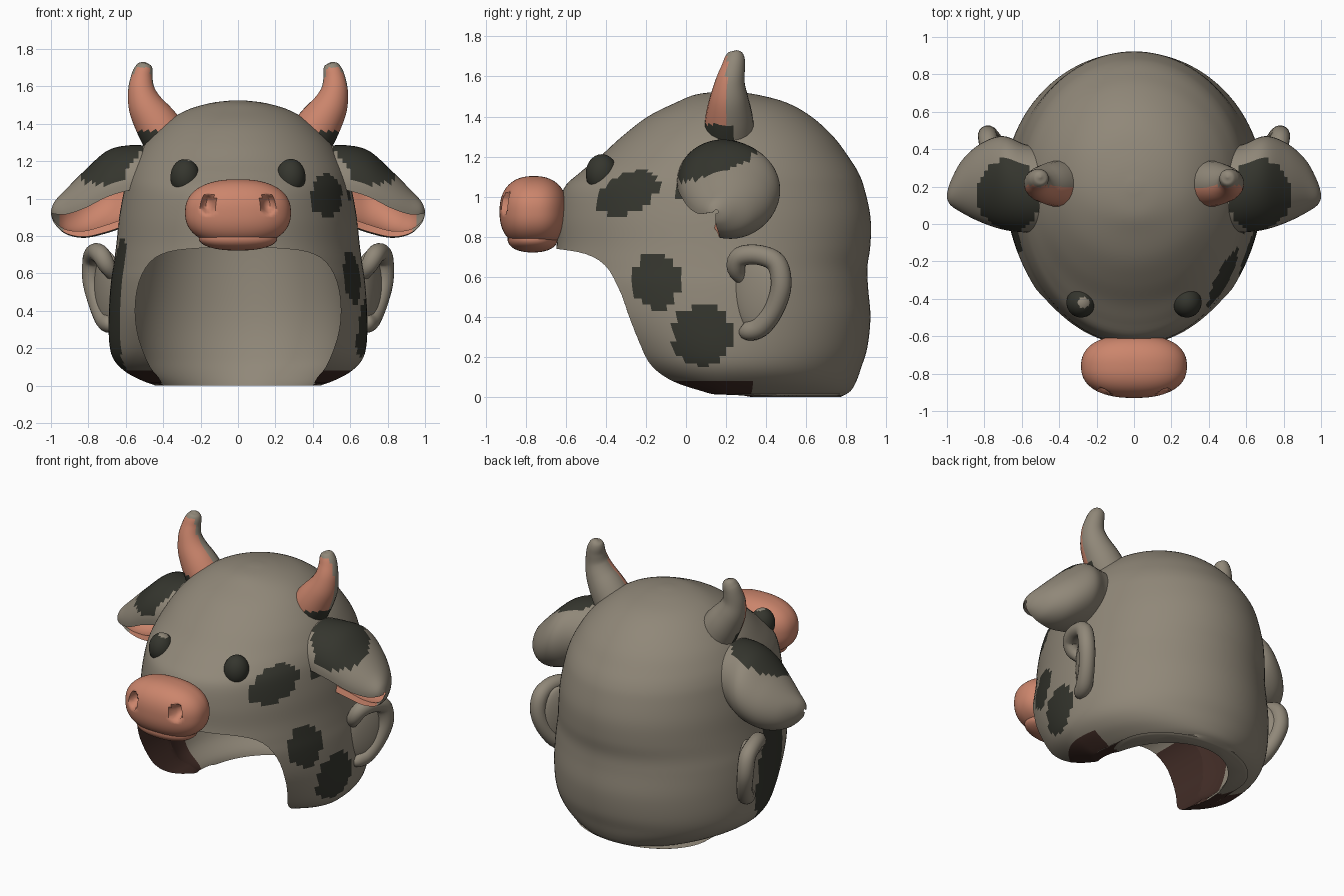
import bpy, bmesh, math
from mathutils import Vector, Matrix

if "Cube" in bpy.data.objects:
    bpy.data.objects.remove(bpy.data.objects["Cube"])


def material(name, rgb):
    m = bpy.data.materials.new(name)
    m.diffuse_color = (*rgb, 1)
    m.use_nodes = True
    m.node_tree.nodes["Principled BSDF"].inputs["Base Color"].default_value = m.diffuse_color
    return m


MATS = [material("warm_grey", (0.28, 0.245, 0.19)), material("pink", (0.60, 0.235, 0.15)),
        material("charcoal", (0.035, 0.036, 0.027)), material("dark_brown", (0.055, 0.026, 0.02))]
GREY, PINK, DARK, BROWN = range(4)


def finish(name, bm, rule=None, angle=50):
    """Turn a bmesh into a smooth shaded object, coloured face by face."""
    bmesh.ops.recalc_face_normals(bm, faces=bm.faces)
    me = bpy.data.meshes.new(name)
    bm.to_mesh(me)
    bm.free()
    ob = bpy.data.objects.new(name, me)
    bpy.context.collection.objects.link(ob)
    smooth(ob, angle)
    if rule:
        paint(ob, rule)
    return ob


def smooth(ob, angle):
    bpy.ops.object.select_all(action='DESELECT')
    ob.select_set(True)
    bpy.context.view_layer.objects.active = ob
    bpy.ops.object.shade_smooth_by_angle(angle=math.radians(angle))


def paint(ob, rule):
    ob.data.materials.clear()
    for m in MATS:
        ob.data.materials.append(m)
    for p in ob.data.polygons:
        p.material_index = rule(p.center, p.normal)


def spline(rows, n):
    """Catmull-Rom interpolation of rows of numbers, n steps per span."""
    out = []
    for i in range(len(rows) - 1):
        quad = [rows[max(i - 1, 0)], rows[i], rows[i + 1], rows[min(i + 2, len(rows) - 1)]]
        for k in range(n):
            t = k / n
            out.append([0.5 * (2 * b + (c - a) * t + (2 * a - 5 * b + 4 * c - d) * t * t
                               + (3 * b - a - 3 * c + d) * t ** 3) for a, b, c, d in zip(*quad)])
    return out + [list(rows[-1])]


def loft(rings):
    bm = bmesh.new()
    vs = [[bm.verts.new(p) for p in r] for r in rings]
    n = len(vs[0])
    for a, b in zip(vs, vs[1:]):
        for j in range(n):
            bm.faces.new((a[j], a[(j + 1) % n], b[(j + 1) % n], b[j]))
    bm.faces.new(vs[0])
    bm.faces.new(vs[-1])
    return bm


def head_rings(rows, steps, n=120):
    """Rows of z, half width, front y, back y: two half ellipses per level."""
    rings = []
    for z, w, yf, yb in spline(rows, steps):
        mid = 0.2 if yf < 0.1 else (yf + yb) / 2
        mid = min(max(mid, yf + 0.02), yb - 0.02)
        ring = []
        for k in range(n):
            a = 2 * math.pi * k / n
            s = math.sin(a)
            ring.append((w * math.cos(a), mid + s * ((yb - mid) if s > 0 else (mid - yf)), z))
        rings.append(ring)
    return rings


def tube(rows, steps=6, n=20):
    """Rows of x, y, z, radius along a curved path."""
    pts = spline(rows, steps)
    rings = []
    for i, p in enumerate(pts):
        t = (Vector(pts[min(i + 1, len(pts) - 1)][:3]) - Vector(pts[max(i - 1, 0)][:3])).normalized()
        u = t.cross(Vector((1, 0.15, 0.1))).normalized()
        v = t.cross(u)
        rings.append([Vector(p[:3]) + max(p[3], 0.003) * (u * math.cos(2 * math.pi * k / n)
                      + v * math.sin(2 * math.pi * k / n)) for k in range(n)])
    return loft(rings)


def ellipsoid(center, size, power=1.0, rz=0.0, seg=40):
    bm = bmesh.new()
    bmesh.ops.create_uvsphere(bm, u_segments=seg, v_segments=seg * 2 // 3, radius=1)
    for v in bm.verts:
        v.co = [math.copysign(abs(c) ** power, c) * s for c, s in zip(v.co, size)]
    bm.transform(Matrix.Translation(center) @ Matrix.Rotation(rz, 4, 'Z'))
    return bm


def spot(c, cy, cz, ry, rz, tilt=0.0):
    dy, dz = c.y - cy, c.z - cz
    u = dy * math.cos(tilt) + dz * math.sin(tilt)
    w = dz * math.cos(tilt) - dy * math.sin(tilt)
    return (u / ry) ** 2 + (w / rz) ** 2 < 1


# Head shell: outer loft, hollowed by a cavity and an arched face opening
head = finish("head_shell", loft(head_rings([
    (0.00, 0.44, 0.15, 0.77), (0.03, 0.52, 0.00, 0.82), (0.08, 0.61, -0.20, 0.85),
    (0.15, 0.67, -0.34, 0.875), (0.25, 0.69, -0.46, 0.905), (0.40, 0.69, -0.60, 0.92),
    (0.55, 0.68, -0.66, 0.908), (0.65, 0.665, -0.66, 0.905), (0.76, 0.65, -0.645, 0.92),
    (0.90, 0.635, -0.64, 0.92), (1.04, 0.61, -0.61, 0.89), (1.12, 0.59, -0.53, 0.86),
    (1.20, 0.555, -0.43, 0.81), (1.30, 0.49, -0.32, 0.735), (1.40, 0.39, -0.19, 0.625),
    (1.47, 0.28, -0.05, 0.50), (1.51, 0.15, 0.05, 0.35), (1.525, 0.03, 0.17, 0.23)], 5)))
cavity = finish("cavity_cutter", loft(head_rings([
    (-0.10, 0.41, 0.0, 0.68), (0.02, 0.42, -0.05, 0.71), (0.15, 0.53, -0.25, 0.77),
    (0.40, 0.58, -0.40, 0.82), (0.80, 0.54, -0.45, 0.82), (1.10, 0.48, -0.38, 0.75),
    (1.30, 0.34, -0.15, 0.58), (1.40, 0.06, 0.12, 0.28)], 8, 80)))
arch = spline([(0.40, -0.1), (0.41, 0.02), (0.47, 0.1), (0.53, 0.25), (0.55, 0.4), (0.53, 0.55),
               (0.47, 0.66), (0.37, 0.715), (0.2, 0.735), (0, 0.74)], 3)
arch += [[-x, z] for x, z in reversed(arch[:-1])]
opening = finish("opening_cutter", loft([[(x, -1 + 0.04 * i, z) for x, z in arch] for i in range(31)]))
for cutter in (opening, cavity):
    cutter.hide_render = True
    mod = head.modifiers.new("cut", 'BOOLEAN')
    mod.operation, mod.solver, mod.object = 'DIFFERENCE', 'EXACT', cutter
    bpy.context.view_layer.objects.active = head
    bpy.ops.object.modifier_apply(modifier=mod.name)
    bpy.data.objects.remove(cutter)


def head_rule(c, n):
    if n.dot(c - Vector((0, 0.2, 0.7))) < 0:
        return BROWN if abs(c.x) > 0.41 and c.z < 0.62 and c.y < 0.2 else GREY
    if c.z < 0.075 and -0.1 < c.y < 0.33 and abs(c.x) > 0.3:
        return BROWN
    if c.x > 0:
        hit = (spot(c, -0.15, 0.58, 0.12, 0.14) or spot(c, 0.08, 0.31, 0.15, 0.155)
               or spot(c, -0.29, 1.02, 0.165, 0.095, 0.45) or spot(c, -0.01, 1.04, 0.045, 0.05))
    else:
        hit = spot(c, 0.03, 0.44, 0.37, 0.17, math.radians(108))
    return DARK if hit else GREY


smooth(head, 40)
paint(head, head_rule)

# Snout with dented nostrils, and the lower lip
bm = ellipsoid((0, -0.76, 0.925), (0.283, 0.17, 0.178), 0.85, seg=84)
for v in bm.verts:
    d = math.hypot((abs(v.co.x) - 0.16) / 0.038, (v.co.z - 0.97) / 0.055)
    if d < 1 and v.co.y < -0.76:
        v.co.y += 0.07 * (1 - d ** 3)
finish("snout", bm, lambda c, n: PINK)
finish("lower_lip", ellipsoid((0, -0.765, 0.79), (0.21, 0.125, 0.068), 0.9), lambda c, n: PINK)


def horn_rule(c, n):
    if c.z < 1.36 and c.y < 0.24:
        return DARK
    return PINK if c.y < 0.195 + 0.04 * (c.z - 1.4) and c.z < 1.7 else GREY


def ear_rule(c, n):
    x = abs(c.x)
    mid = 1.06 - 0.33 * max(x - 0.6, 0)
    inner = n.y * (c.y - 0.2) + n.z * (c.z - mid) < 0
    if inner:
        if x < 0.61:
            return DARK
        return PINK if c.z < mid + 0.02 and x < 0.95 else GREY
    top = ((x - 0.67) / 0.17) ** 2 + ((c.y - 0.15) / 0.2) ** 2 < 1 and c.z > 1.08
    return DARK if top else GREY


for s, side in ((1, "right"), (-1, "left")):
    # Bulging eyes, one with a small highlight
    finish(side + "_eye", ellipsoid((s * 0.283, -0.42, 1.115), (0.078, 0.08, 0.097)),
           lambda c, n: GREY if s < 0 and (c.x + 0.27) ** 2 + (c.y + 0.42) ** 2 < 0.0009
           and n.z > 0.7 else DARK)

    # Curved horns
    finish(side + "_horn", tube([
        (s * 0.37, 0.215, 1.30, 0.13), (s * 0.435, 0.215, 1.40, 0.118), (s * 0.49, 0.215, 1.49, 0.097),
        (s * 0.515, 0.22, 1.57, 0.075), (s * 0.515, 0.235, 1.64, 0.06), (s * 0.505, 0.245, 1.69, 0.05),
        (s * 0.502, 0.25, 1.718, 0.034), (s * 0.50, 0.25, 1.73, 0.004)]), horn_rule)

    # Cupped animal ears: crescent cross-sections open to the lower front
    rings = []
    for x, cy, cz, a, b in spline([
            (0.45, 0.18, 1.08, 0.22, 0.20), (0.58, 0.19, 1.07, 0.235, 0.215),
            (0.70, 0.22, 1.035, 0.25, 0.22), (0.82, 0.22, 0.97, 0.21, 0.18),
            (0.92, 0.20, 0.93, 0.14, 0.12), (0.98, 0.165, 0.925, 0.065, 0.06),
            (1.0, 0.15, 0.925, 0.012, 0.012)], 6):
        arc = [math.radians(-105 + 292 * k / 36) for k in range(37)]
        rings.append([(s * x, cy + a * f * math.cos(t), cz + b * f * math.sin(t))
                      for f, ts in ((1, arc), (0.82, arc[::-1])) for t in ts])
    finish(side + "_animal_ear", loft(rings), ear_rule)

    # Lower ears: a tilted bowl with a curled rim
    finish(side + "_lower_ear_bowl", ellipsoid((s * 0.70, 0.36, 0.52), (0.045, 0.14, 0.2),
           rz=math.radians(-25 * s)), lambda c, n: GREY)
    finish(side + "_lower_ear_rim", tube([
        (s * 0.66, 0.29, 0.58, 0.03), (s * 0.70, 0.25, 0.64, 0.045), (s * 0.735, 0.27, 0.70, 0.05),
        (s * 0.765, 0.36, 0.71, 0.05), (s * 0.78, 0.45, 0.67, 0.052), (s * 0.78, 0.475, 0.56, 0.052),
        (s * 0.75, 0.44, 0.44, 0.05), (s * 0.71, 0.37, 0.35, 0.052), (s * 0.68, 0.30, 0.33, 0.045),
        (s * 0.66, 0.27, 0.34, 0.01)], 5, 16), lambda c, n: GREY)
